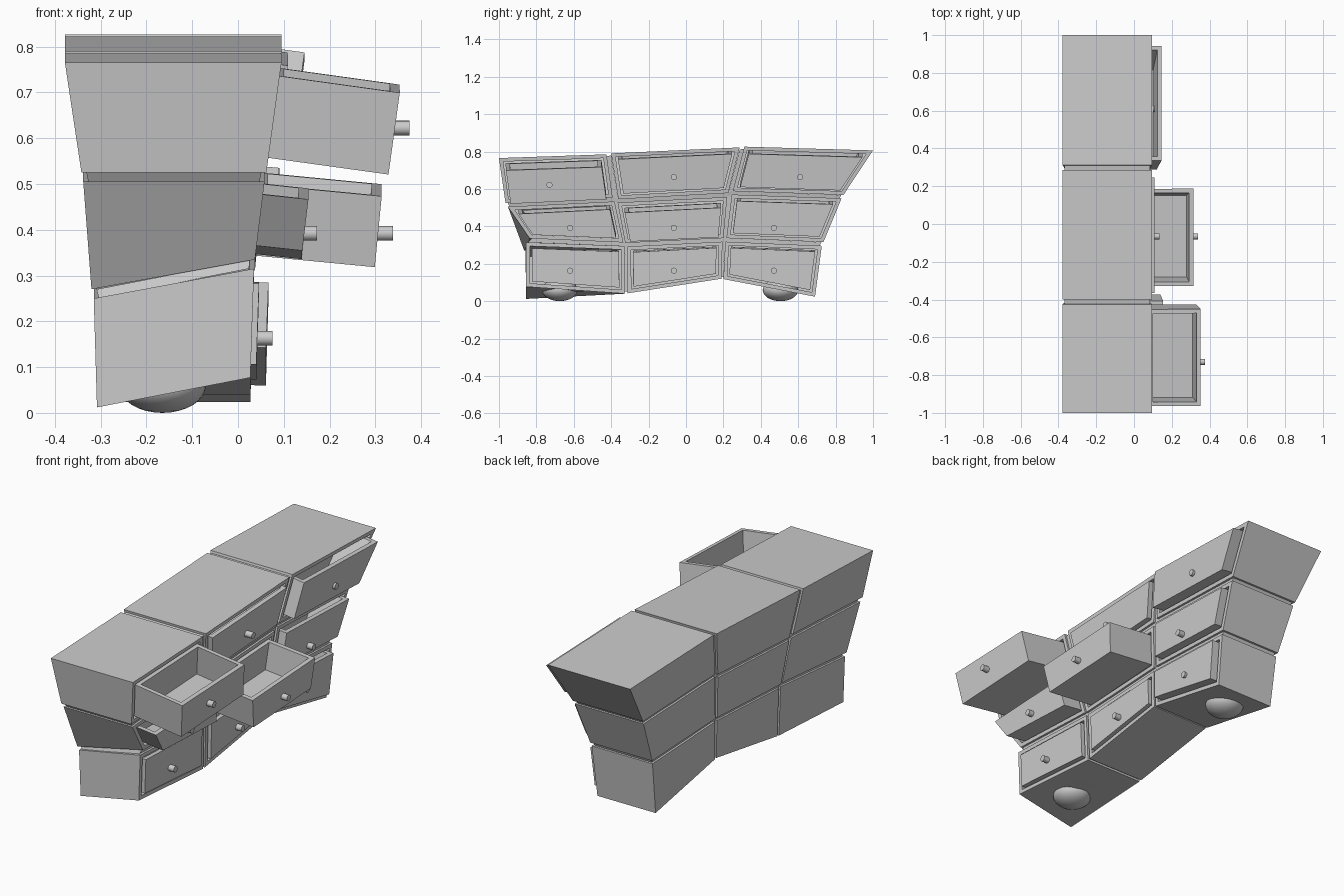
import bpy, bmesh
from mathutils import Vector

if "Cube" in bpy.data.objects:
    bpy.data.objects.remove(bpy.data.objects["Cube"])

# (y, z) of the front grid: rows top to bottom, columns left to right
FRONT = [
    [(-1, .765), (-.425, .785), (-.40, .79), (.287, .822), (.312, .826), (1, .806)],
    [(-.965, .525), (-.392, .552), (-.362, .545), (.226, .578), (.25, .588), (.842, .568)],
    [(-.952, .505), (-.382, .533), (-.366, .527), (.22, .557), (.245, .57), (.832, .55)],
    [(-.835, .335), (-.335, .314), (-.325, .311), (.2, .337), (.216, .337), (.735, .316)],
    [(-.855, .315), (-.328, .295), (-.314, .292), (.195, .318), (.21, .318), (.726, .296)],
    [(-.855, .077), (-.325, .04), (-.312, .042), (.19, .12), (.2, .118), (.69, .024)]]
X_FRONT = [.095, .062, .058, .037, .035, .027]
X_BACK = [-.378, -.342, -.338, -.32, -.315, -.308]
# sagging back-left corner
BACK_LEFT = {3: (-.865, .27), 4: (-.858, .25), 5: (-.855, .012)}
# how far each drawer is pulled out, and where its knob sits
PULL = [[.265, .018, .055], [.10, .26, .035], [.012, .012, .033]]
KNOB_X = [[.375, .135, .142], [.172, .338, .11], [.075, .075, .075]]
KNOB_YZ = [[(-.73, .622), (-.065, .663), (.61, .663)],
           [(-.62, .392), (-.065, .392), (.47, .392)],
           [(-.62, .163), (-.065, .163), (.47, .163)]]
ROWS, COLS = ["top", "middle", "bottom"], ["left", "centre", "right"]


def corner(back, r, c, shrink=0.0):
    y, z = FRONT[r][c]
    if back and c == 0:
        y, z = BACK_LEFT.get(r, (y, z))
    x = X_BACK[r] + shrink if back else X_FRONT[r] - shrink
    y += shrink * ((c == 0) - (c == 5))
    z += shrink * ((r == 5) - (r == 0))
    return Vector((x, y, z))


def cell(back, r, c, shrink=0.0):
    return [corner(back, r + i, c + j, shrink) for i, j in ((0, 0), (0, 1), (1, 1), (1, 0))]


def inset(quad, d):
    out = []
    for i, p in enumerate(quad):
        u = (quad[(i + 1) % 4] - p).normalized()
        v = (quad[i - 1] - p).normalized()
        out.append(p + (u + v) * d / u.cross(v).length)
    return out


def box(name, a, b, wall=0.0, floor=0.0):
    """Six-sided block between quads a and b; with a wall it is hollowed from a."""
    bm = bmesh.new()
    rings = [b, a]
    if wall:
        ia, ib = inset(a, wall), inset(b, wall)
        rings += [ia, [q.lerp(p, floor) for p, q in zip(ia, ib)]]
    rings = [[bm.verts.new(p) for p in ring] for ring in rings]
    for lo, hi in zip(rings, rings[1:]):
        for i in range(4):
            j = (i + 1) % 4
            bm.faces.new((lo[i], lo[j], hi[j], hi[i]))
    bm.faces.new(rings[0][::-1])
    bm.faces.new(rings[-1])
    bmesh.ops.recalc_face_normals(bm, faces=bm.faces)
    mesh = bpy.data.meshes.new(name)
    bm.to_mesh(mesh)
    bm.free()
    bpy.context.collection.objects.link(bpy.data.objects.new(name, mesh))


# Carcass: hollow blocks with recessed strips filling the grooves
for r in range(5):
    for c in range(5):
        if r % 2 == 0 and c % 2 == 0:
            box(f"{ROWS[r // 2]}_{COLS[c // 2]}_case", cell(0, r, c), cell(1, r, c), .02, .12)
        else:
            box(f"groove_strip_{r}_{c}", cell(0, r, c, .011), cell(1, r, c, .011))

# Drawers and knobs
for r, row in enumerate(ROWS):
    for c, col in enumerate(COLS):
        face = cell(0, 2 * r, 2 * c)
        n = (face[2] - face[0]).cross(face[3] - face[1]).normalized()
        n *= 1 if n.x > 0 else -1
        pull = PULL[r][c]
        f = [p + n * pull for p in inset(face, .031)]
        b = [p - n * max(.2, pull + .012) for p in f]
        box(f"{row}_{col}_drawer", [f[0], f[1], b[1], b[0]], [f[3], f[2], b[2], b[3]], .022, .1)
        y, z = KNOB_YZ[r][c]
        bpy.ops.mesh.primitive_cylinder_add(vertices=20, radius=.016, depth=.042,
                                            location=(KNOB_X[r][c] - .021, y, z),
                                            rotation=(0, 1.5708, 0))
        bpy.context.object.name = f"{row}_{col}_knob"
        bpy.ops.object.shade_smooth_by_angle()

# Rounded feet
for side, y in (("left", -.675), ("right", .505)):
    bpy.ops.mesh.primitive_uv_sphere_add(segments=32, ring_count=16, radius=1, location=(-.165, y, .06))
    foot = bpy.context.object
    foot.name = f"{side}_foot"
    foot.scale = (.095, .095, .06)
    bpy.ops.object.shade_smooth()
